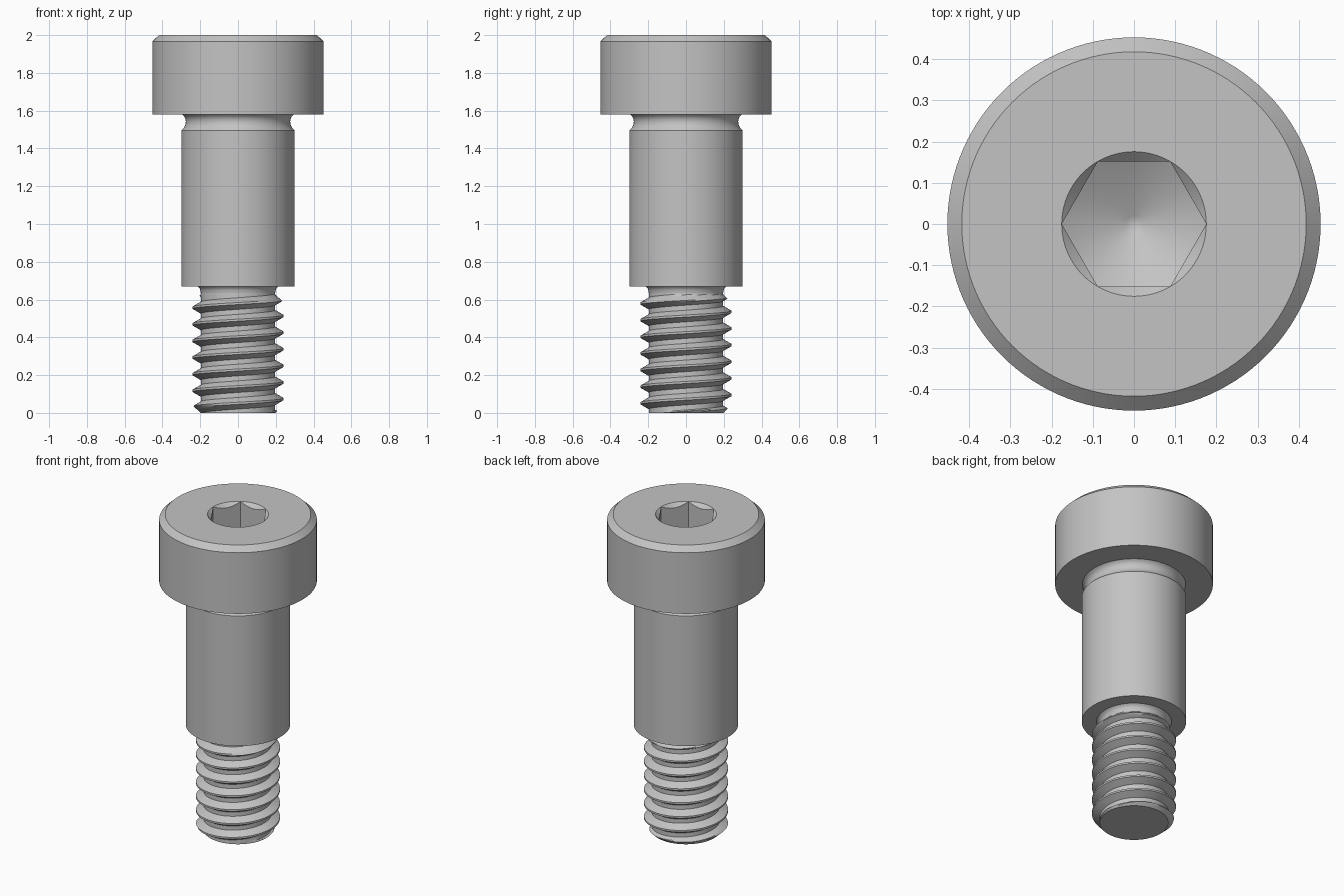
import bpy, bmesh
from math import pi, cos, radians

if "Cube" in bpy.data.objects:
    bpy.data.objects.remove(bpy.data.objects["Cube"], do_unlink=True)

steel = bpy.data.materials.new("steel grey")
steel.use_nodes = True
GREY = (0.55, 0.55, 0.55, 1)
steel.diffuse_color = GREY
steel.node_tree.nodes["Principled BSDF"].inputs["Base Color"].default_value = GREY

SIDES = 120


def sweep(name, rows, profile):
    """Revolve: profile(angle) gives the (radius, z) of every row, bottom to top outside."""
    from math import sin
    bm = bmesh.new()
    columns = []
    for j in range(SIDES + 1):
        a = 2 * pi * j / SIDES
        columns.append([bm.verts.new((r * cos(a), r * sin(a), z)) for r, z in profile(a)])
    for left, right in zip(columns, columns[1:]):
        for i in range(rows - 1):
            bm.faces.new((left[i], right[i], right[i + 1], left[i + 1]))
    bmesh.ops.remove_doubles(bm, verts=bm.verts, dist=1e-5)
    mesh = bpy.data.meshes.new(name)
    bm.to_mesh(mesh)
    bm.free()
    mesh.materials.append(steel)
    mesh.shade_smooth()
    mesh.set_sharp_from_angle(angle=radians(30))
    obj = bpy.data.objects.new(name, mesh)
    bpy.context.collection.objects.link(obj)
    return obj


def lathe(name, points):
    return sweep(name, len(points), lambda a: points)


# Head: underside, chamfered rim and flat top
RIM, SOCKET, APOTHEM = 0.453, 0.1755, 0.152
lathe("head", [(0.297, 1.58), (RIM, 1.58), (RIM, 1.967), (0.418, 2), (SOCKET, 2)])


# Hex socket: countersunk mouth, six walls and a drilled cone floor
def socket_profile(a):
    r = APOTHEM / cos(a % (pi / 3) - pi / 6)
    tip = 1.64
    return [(SOCKET, 2), (r, 2 - (SOCKET - r)), (r, tip + r * 0.58),
            (0.02, tip + 0.0116), (0, tip + 0.006)]


sweep("hex_socket", 5, socket_profile)

# Shoulder with the relief groove under the head
lathe("shoulder", [(0.215, 0.67), (0.3, 0.67), (0.3, 1.495)])
lathe("head_groove", [(0.3, 1.495), (0.287, 1.509), (0.279, 1.525), (0.276, 1.543),
                      (0.279, 1.559), (0.286, 1.571), (0.297, 1.58)])

# Fillet between thread and shoulder
ROOT, CREST, PITCH, TOP = 0.197, 0.241, 0.088, 0.635
lathe("thread_neck", [(ROOT, TOP), (0.199, 0.65), (0.204, 0.661), (0.215, 0.67)])

# Right-handed thread, trimmed by a point chamfer and a run-out
HALF_CREST, HALF_BASE = 0.0625, 0.35
flank = [HALF_CREST + (HALF_BASE - HALF_CREST) * k / 4 for k in range(5)]
phases = [-p for p in reversed(flank)] + flank
turns = range(-2, 9)


def thread_profile(a):
    points = []
    for n in turns:
        for p in phases:
            z = 0.513 - 6 * PITCH + PITCH * (n + p + a / (2 * pi))
            z = min(max(z, 0), TOP)
            # Phase is taken again after trimming so the ends stay on the surface
            q = (z - 0.513) / PITCH - a / (2 * pi)
            q = abs(q - round(q))
            t = min(max((HALF_BASE - q) / (HALF_BASE - HALF_CREST), 0), 1)
            r = ROOT + (CREST - ROOT) * t
            limit = ROOT + min(z * 1.1, max(0, 0.625 - z) * 1.2)
            points.append((min(r, limit), z))
    return points


sweep("thread", len(phases) * len(turns), thread_profile)

# Flat end of the thread
lathe("end_face", [(0, 0), (ROOT, 0)])
